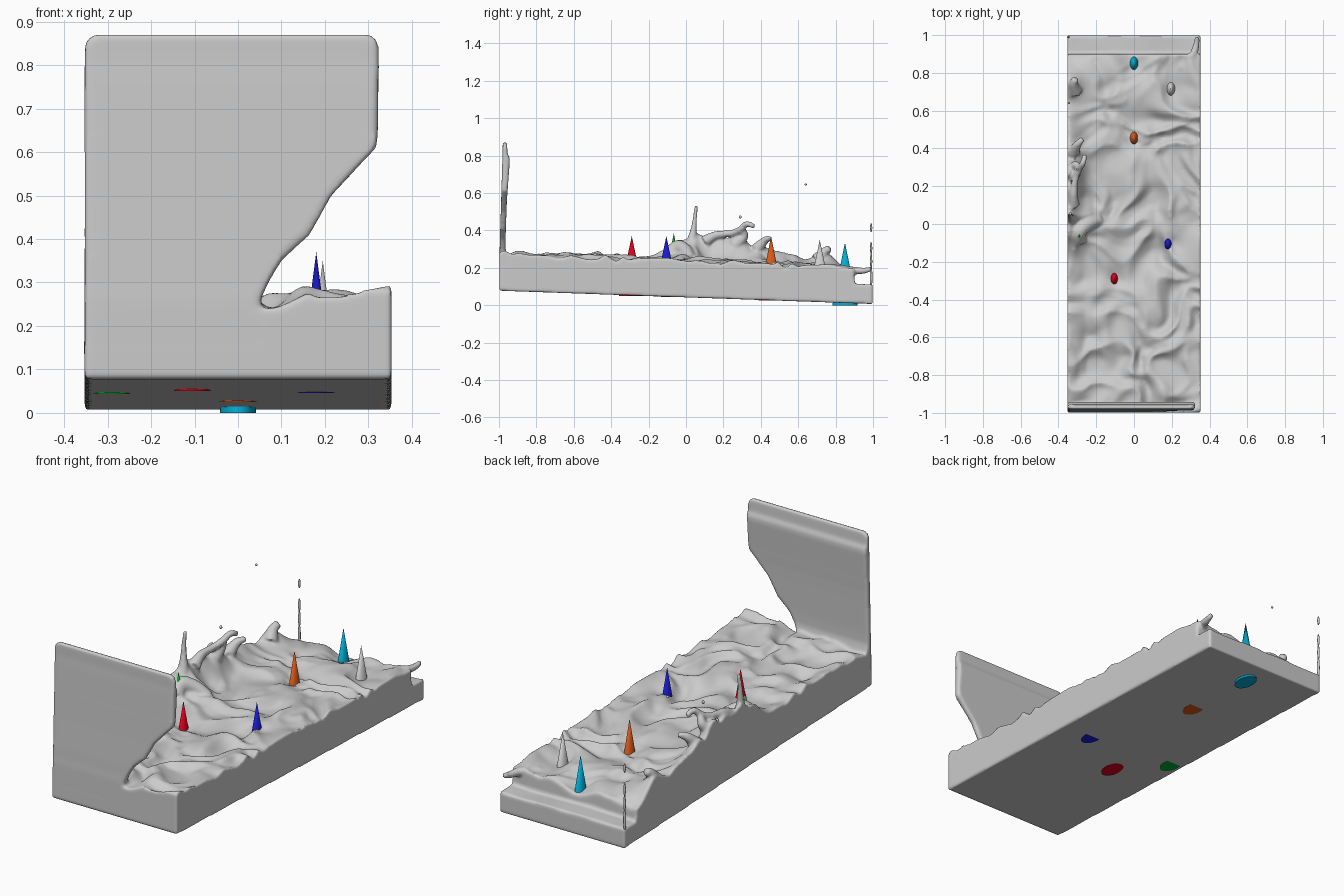
import bpy, bmesh, math
from mathutils import Vector, noise

if "Cube" in bpy.data.objects:
    bpy.data.objects.remove(bpy.data.objects["Cube"])

W = 0.353

# Oval cones standing through the water: x, y, base z, tip z, dent in the water, colour
cones = [("red", -.105, -.29, .05, .37, .025, (.7, 0, .01)), ("blue", .18, -.105, .046, .37, .02, (.01, .01, .6)),
         ("orange", 0, .455, .0255, .37, .025, (.65, .1, .01)), ("grey", .195, .715, .025, .35, .015, None),
         ("cyan", 0, .85, 0, .335, .045, (0, .4, .62)), ("green", -.29, -.065, .044, .385, 0, (0, .4, .02))]


def floor_z(y):
    return 0.0425 - 0.0355 * y


def bump(v, c, s):
    return math.exp(-((v - c) / s) ** 2)


def make_object(name, bm):
    bmesh.ops.recalc_face_normals(bm, faces=bm.faces)
    me = bpy.data.meshes.new(name)
    bm.to_mesh(me)
    bm.free()
    ob = bpy.data.objects.new(name, me)
    bpy.context.collection.objects.link(ob)
    return ob


def loft(name, rings):
    bm = bmesh.new()
    loops = [[bm.verts.new((max(p[0], -W), p[1], p[2])) for p in r] for r in rings]
    n = len(loops[0])
    for a, b in zip(loops, loops[1:]):
        for i in range(n):
            bm.faces.new((a[i], a[(i + 1) % n], b[(i + 1) % n], b[i]))
    bm.faces.new(loops[0])
    bm.faces.new(loops[-1])
    return make_object(name, bm)


def strand(name, pts):
    # tapered tube through (x, y, z, radius) points
    fine = []
    for i in range(len(pts) - 1):
        p = [Vector(pts[min(max(i + k, 0), len(pts) - 1)]) for k in (-1, 0, 1, 2)]
        for s in range(6):
            t = s / 6
            fine.append(0.5 * (2 * p[1] + (p[2] - p[0]) * t
                        + (2 * p[0] - 5 * p[1] + 4 * p[2] - p[3]) * t * t
                        + (3 * p[1] - p[0] - 3 * p[2] + p[3]) * t ** 3))
    fine.append(Vector(pts[-1]))
    rings = []
    for i, q in enumerate(fine):
        d = (fine[min(i + 1, len(fine) - 1)] - fine[max(i - 1, 0)]).xyz.normalized()
        u = d.cross(Vector((1, 0, 0))).normalized()
        v = d.cross(u)
        rings.append([q.xyz + q.w * (math.cos(a) * u + math.sin(a) * v)
                      for a in (k * math.tau / 10 for k in range(10))])
    return loft(name, rings)


def surface_z(x, y):
    if y > 0.9:
        return 0.11 + 0.006 * noise.noise((x * 6, y * 6, 5))
    z = 0.262 - 0.012 * (y + 1) - 0.012 * (y + 1) ** 2
    # warped ripples with rounded crests
    wx = x + 0.14 * noise.noise((x * 4, y * 4, 1))
    wy = y + 0.18 * noise.noise((x * 4, y * 4, 7))
    z += 0.04 * (0.33 - abs(noise.noise((wx * 5, wy * 6, 3))) * 1.5)
    z += 0.022 * noise.noise((wx * 9, wy * 7, 9)) + 0.008 * noise.noise((wx * 18, wy * 16, 6))
    # swell and crest thrown up along the left side
    e = x + W
    jag = 1 + 0.4 * noise.noise((3, y * 13, 2))
    crest = 0.14 * bump(y, 0.1, 0.13) + 0.13 * bump(y, 0.32, 0.14) + 0.07 * bump(y, 0.74, 0.07) \
        + 0.07 * bump(y, -0.06, 0.07) + 0.04 * bump(y, 0.55, 0.1) + 0.025 * bump(y, -0.5, 0.25)
    z += crest * jag * math.exp(-(e / (0.075 + 0.04 * noise.noise((1, y * 8, 4)))) ** 2)
    z += 0.03 * bump(x, -0.14, 0.07) * bump(y, -0.06, 0.07)
    z += 0.05 * bump(x, -0.24, 0.06) * bump(y, 0.02, 0.06)
    # water falling away towards the back edge, most at the left
    z -= 0.03 * bump(y, 0.92, 0.06) * (0.5 - x)
    # hollows around the cones
    for _, cx, cy, _, _, dent, _ in cones:
        z -= dent * bump(x, cx, 0.07) * bump(y, cy, 0.07)
    # raised front edge
    z += 0.025 * bump(y, -0.96, 0.06) * bump(x, 0.34, 0.06) + 0.025 * bump(y, -0.9, 0.05) * bump(x, 0.14, 0.05)
    return z


# Water slab: rippled top, flat sides, sloping underside
xs = [-W + 2 * W * i / 64 for i in range(65)]
ys = [-0.998 + 1.888 * j / 170 for j in range(171)] + [0.899, 0.902, 0.93, 0.96, 0.998]
bm = bmesh.new()
top = [[bm.verts.new((x, y, surface_z(x, y))) for x in xs] for y in ys]
bot = [[bm.verts.new((x, y, floor_z(y))) for x in xs] for y in ys]
for g in (top, bot):
    for a, b in zip(g, g[1:]):
        for i in range(len(xs) - 1):
            bm.faces.new((a[i], a[i + 1], b[i + 1], b[i]))
for j in (0, -1):
    for i in range(len(xs) - 1):
        bm.faces.new((top[j][i], top[j][i + 1], bot[j][i + 1], bot[j][i]))
    for i in range(len(ys) - 1):
        bm.faces.new((top[i][j], top[i + 1][j], bot[i + 1][j], bot[i][j]))
parts = [make_object("water", bm)]

# Thin upright sheet at the front: height, left x, right x, outer y, inner y
rows = [(0.16, -W, 0.05, -0.998, -0.95), (0.26, -W, 0.052, -0.998, -0.955), (0.3, -W, 0.07, -0.996, -0.965),
        (0.35, -W, 0.10, -0.995, -0.965), (0.41, -W, 0.165, -0.993, -0.963), (0.5, -W, 0.215, -0.99, -0.96),
        (0.57, -W, 0.28, -0.988, -0.957), (0.61, -W, 0.318, -0.987, -0.954), (0.64, -W, 0.322, -0.986, -0.952),
        (0.77, -W, 0.323, -0.982, -0.942), (0.79, -W, 0.324, -0.981, -0.944), (0.81, -W, 0.324, -0.98, -0.954),
        (0.845, -W, 0.324, -0.98, -0.956), (0.86, -0.347, 0.318, -0.98, -0.957), (0.87, -0.33, 0.303, -0.979, -0.958)]
c = 0.006
parts.append(loft("front_sheet", [
    [(l + c, o, z), (r - c, o, z), (r, o + c, z), (r, i - c, z),
     (r - c, i, z), (l + c, i, z), (l, i - c, z), (l, o + c, z)] for z, l, r, o, i in rows]))

# Fingers and curls of the side splash, the lip over the back ledge and the front corner roll
strands = [
    [(-.325, .02, .3, .035), (-.335, .04, .4, .018), (-.338, .048, .47, .012), (-.338, .055, .535, .01)],
    [(-.32, .1, .34, .035), (-.32, .16, .375, .022), (-.31, .24, .385, .018), (-.29, .29, .405, .018),
     (-.27, .325, .435, .016), (-.26, .365, .42, .014)],
    [(-.32, .26, .32, .04), (-.31, .31, .37, .025), (-.29, .3, .41, .015)],
    [(-.32, .38, .3, .035), (-.3, .42, .345, .022), (-.27, .45, .36, .014)],
    [(-.3, -.08, .27, .05), (-.29, -.04, .31, .04), (-.24, .0, .29, .035), (-.18, .02, .25, .03)],
    [(-.31, .7, .24, .04), (-.32, .74, .285, .025), (-.31, .77, .305, .02)],
    [(.25, .82, .175, .025), (.31, .89, .185, .022), (.33, .95, .185, .017), (.335, .99, .195, .013)],
    [(.33, -.96, .22, .022), (.328, -.955, .25, .024), (.325, -.95, .265, .02)],
]
parts += [strand("splash_finger", s) for s in strands]

# Fuse everything into one liquid skin
bpy.ops.object.select_all(action='DESELECT')
for ob in parts:
    ob.select_set(True)
water = parts[0]
bpy.context.view_layer.objects.active = water
bpy.ops.object.join()
rm = water.modifiers.new("skin", 'REMESH')
rm.mode = 'VOXEL'
rm.voxel_size = 0.0085
sm = water.modifiers.new("relax", 'SMOOTH')
sm.factor = 0.5
sm.iterations = 3
bpy.ops.object.convert(target='MESH')
bpy.ops.object.shade_smooth()

# Loose drops and the thin trickle at the back left corner
drops = [(-.345, .64, .645, .006, .006), (-.3, .29, .472, .007, .009), (-.347, .99, .415, .006, .024),
         (-.347, .99, .305, .006, .035), (-.347, .99, .235, .006, .045), (-.347, .99, .15, .007, .06)]
for x, y, z, r, h in drops:
    bpy.ops.mesh.primitive_uv_sphere_add(segments=12, ring_count=8, location=(x, y, z))
    ob = bpy.context.object
    ob.name = "drop"
    ob.scale = (r, r, h)
    bpy.ops.object.shade_smooth()

# Coloured cones
for name, x, y, z0, z1, _, col in cones:
    bpy.ops.mesh.primitive_cone_add(vertices=32, radius1=1, radius2=0, depth=1, location=(x, y, (z0 + z1) / 2))
    ob = bpy.context.object
    ob.name = name + "_cone"
    ob.scale = (0.042, 0.068, z1 - z0)
    bpy.ops.object.shade_smooth_by_angle(angle=math.radians(40))
    if col:
        mat = bpy.data.materials.new(name)
        mat.diffuse_color = (*col, 1)
        mat.use_nodes = True
        mat.node_tree.nodes["Principled BSDF"].inputs["Base Color"].default_value = mat.diffuse_color
        ob.data.materials.append(mat)
